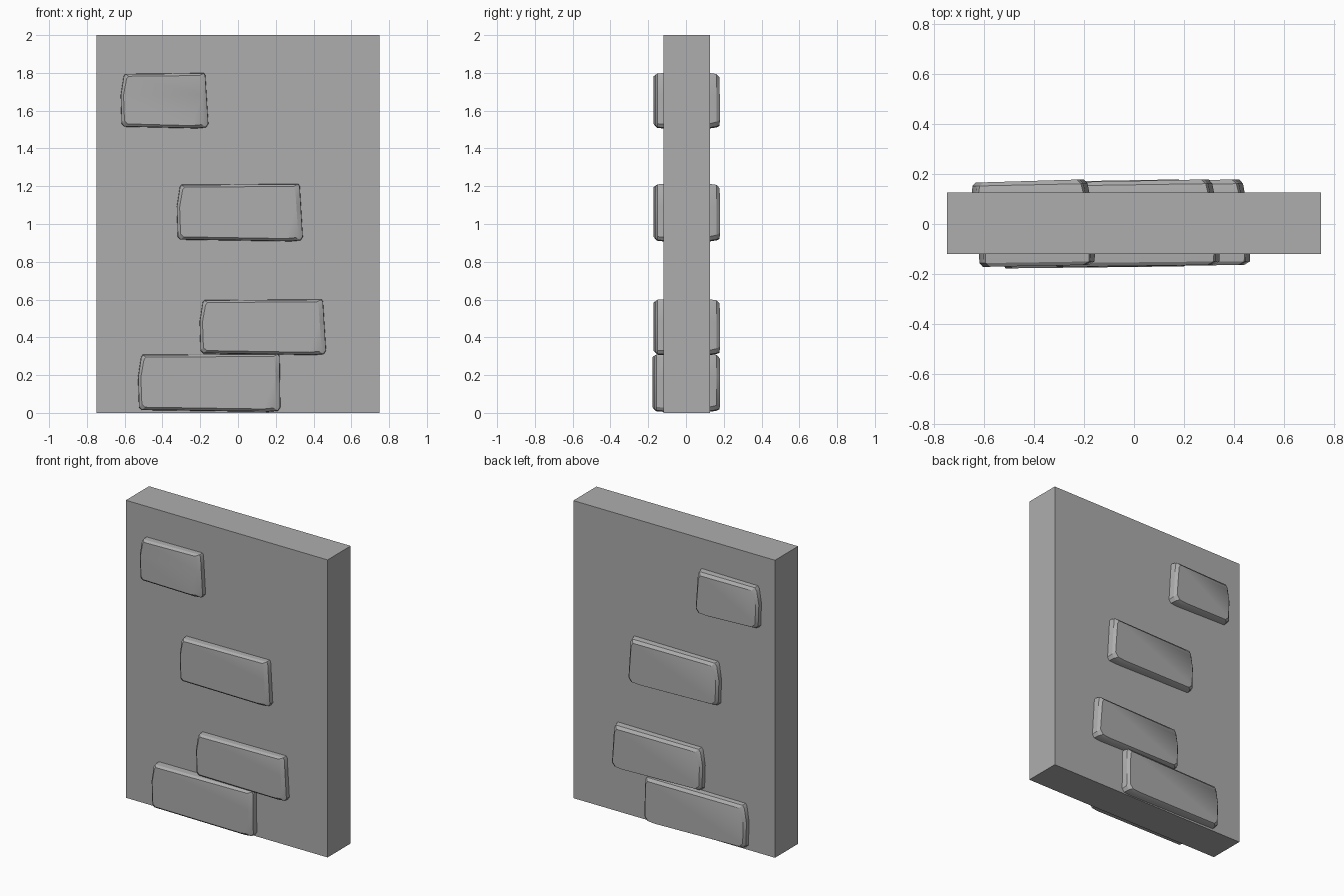
import bpy, bmesh, math

cube = bpy.data.objects.get("Cube")
if cube:
    bpy.data.objects.remove(cube, do_unlink=True)

# Single grey stone colour
stone = bpy.data.materials.new("grey_stone")
stone.use_nodes = True
GREY = (0.42, 0.42, 0.42, 1)
stone.diffuse_color = GREY
stone.node_tree.nodes["Principled BSDF"].inputs["Base Color"].default_value = GREY


def add_object(name, bm):
    bmesh.ops.recalc_face_normals(bm, faces=bm.faces)
    mesh = bpy.data.meshes.new(name)
    bm.to_mesh(mesh)
    bm.free()
    mesh.materials.append(stone)
    obj = bpy.data.objects.new(name, mesh)
    bpy.context.collection.objects.link(obj)
    return obj


# Plain wall slab
bm = bmesh.new()
bmesh.ops.create_cube(bm, size=1)
for v in bm.verts:
    v.co = (v.co.x * 1.5, v.co.y * 0.246 + 0.003, v.co.z * 2 + 1)
add_object("wall", bm)

# Loft sections, front to back: depth at left and right ends,
# insets of left, right, bottom and top, corner cut
SECTIONS = [
    (-0.172, -0.164, 0.016, 0.025, 0.016, 0.014, 0.014),
    (-0.157, -0.150, 0.002, 0.002, 0.003, 0.003, 0.012),
    (-0.100, -0.100, 0.000, 0.000, 0.000, 0.000, 0.012),
    (0.120, 0.120, -0.028, 0.022, 0.000, 0.000, 0.014),
    (0.152, 0.162, -0.026, 0.030, 0.006, 0.006, 0.018),
    (0.166, 0.179, -0.012, 0.045, 0.014, 0.024, 0.022),
]


def worn_brick(name, x0, x1, z0, z1, flare=0.016, push=0.0):
    """Worn brick through the wall; flare widens the lower right end."""
    bm = bmesh.new()
    rings = []
    for ya, yb, il, ir, ib, it, c in SECTIONS:
        l, r, b, t = x0 + il, x1 - ir, z0 + ib, z1 - it
        mid = b + (t - b) * 0.6
        outline = [
            (l + c + 0.008, b + 0.006), (r - c - 0.05, b - 0.003), (r - c, b + 0.002),
            (r, b + c + 0.008), (r - flare * 0.6, mid), (r - flare, t - c),
            (r - flare - c * 0.6, t), (l + 0.018 + c * 0.6, t - 0.004),
            (l + 0.016, t - c - 0.004), (l, mid), (l + 0.005, b + c + 0.008),
        ]
        ring = []
        for x, z in outline:
            y = ya + (yb - ya) * (x - l) / (r - l)
            ring.append(bm.verts.new((x, y - push if y < 0 else y, z)))
        rings.append(ring)
    # Skin neighbouring sections and close both ends
    count = len(rings[0])
    for near, far in zip(rings, rings[1:]):
        for i in range(count):
            j = (i + 1) % count
            bm.faces.new((near[i], near[j], far[j], far[i]))
    bm.faces.new(rings[0])
    bm.faces.new(rings[-1])
    obj = add_object(name, bm)
    bpy.ops.object.select_all(action="DESELECT")
    obj.select_set(True)
    bpy.context.view_layer.objects.active = obj
    bpy.ops.object.shade_smooth_by_angle(angle=math.radians(30))


worn_brick("top_brick", -0.622, -0.156, 1.508, 1.80)
worn_brick("upper_brick", -0.325, 0.344, 0.91, 1.213)
worn_brick("lower_brick", -0.204, 0.467, 0.308, 0.602)
worn_brick("bottom_brick", -0.53, 0.225, 0.008, 0.313, flare=0.004, push=0.006)
